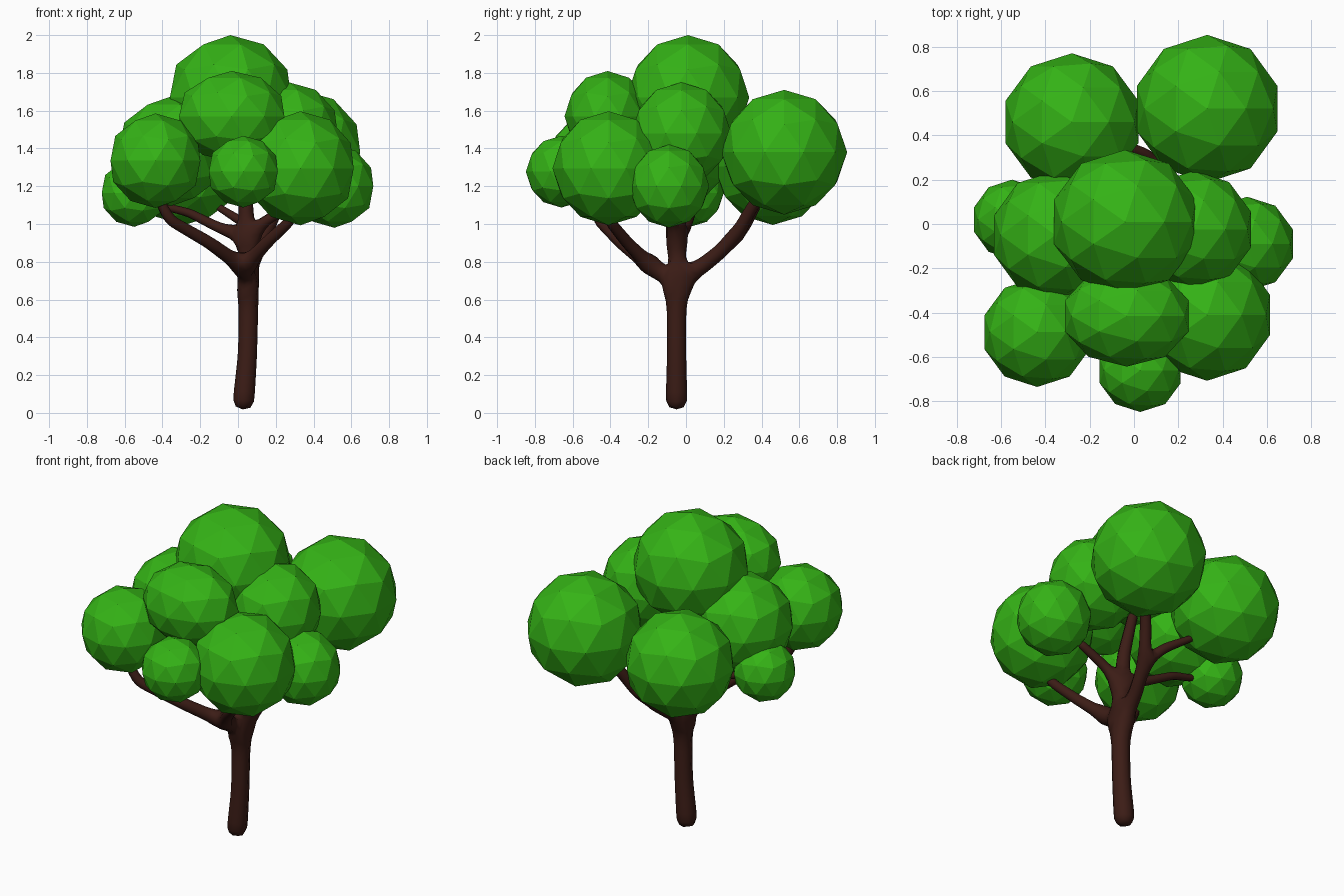
import bpy, bmesh


def material(name, rgb):
    m = bpy.data.materials.new(name)
    m.diffuse_color = (*rgb, 1)
    return m


green = material("leaf_green", (0.035, 0.45, 0.008))
brown = material("bark_brown", (0.045, 0.012, 0.008))

# Foliage clumps: centre, radii (faceted icospheres)
clumps = {
    "crown_top": ((-0.04, 0.01, 1.67), (0.337, 0.325, 0.33)),
    "back_right": ((0.33, 0.52, 1.38), (0.333, 0.333, 0.33)),
    "back_left": ((-0.28, 0.46, 1.305), (0.315, 0.31, 0.31)),
    "left_upper": ((-0.355, -0.05, 1.385), (0.29, 0.29, 0.29)),
    "right_upper": ((0.27, -0.025, 1.48), (0.27, 0.265, 0.27)),
    "left_small": ((-0.55, 0.02, 1.165), (0.18, 0.18, 0.18)),
    "right_small": ((0.51, -0.09, 1.20), (0.217, 0.213, 0.22)),
    "front_left": ((-0.437, -0.488, 1.335), (0.25, 0.247, 0.25)),
    "front_right": ((0.33, -0.41, 1.295), (0.297, 0.297, 0.302)),
    "front_upper": ((-0.033, -0.415, 1.57), (0.293, 0.228, 0.24)),
    "front_small": ((0.028, -0.66, 1.277), (0.192, 0.188, 0.19)),
}
for name, (centre, radii) in clumps.items():
    bpy.ops.mesh.primitive_ico_sphere_add(subdivisions=2, radius=1, location=centre)
    ob = bpy.context.object
    ob.name = "foliage_" + name
    ob.scale = radii
    ob.data.materials.append(green)

# Trunk and branches: a skeleton of (x, y, z, radius) joints, skinned
bm = bmesh.new()
skin = bm.verts.layers.skin.verify()


def joint(p):
    v = bm.verts.new(p[:3])
    v[skin].radius = (p[3], p[3])
    return v


def limb(start, points):
    chain = [start]
    for p in points:
        chain.append(joint(p))
        bm.edges.new(chain[-2:])
    return chain


root = joint((0.025, -0.05, 0.01, 0.064))
root[skin].use_root = True
trunk = limb(root, [(0.05, -0.05, 0.3, 0.055), (0.055, -0.05, 0.5, 0.055),
                    (0.055, -0.05, 0.7, 0.06)])
fork = trunk[-1]
# back limb with a twig to the left clump
back = limb(fork, [(0.07, 0.09, 0.78, 0.045), (0.13, 0.25, 0.91, 0.04),
                   (0.2, 0.34, 1.07, 0.035), (0.27, 0.42, 1.2, 0.03)])
limb(back[2], [(0.04, 0.32, 1.0, 0.03), (-0.12, 0.38, 1.1, 0.02)])
# front limb forking left and right
front = limb(fork, [(0.03, -0.18, 0.77, 0.045), (-0.15, -0.34, 0.9, 0.038),
                    (-0.36, -0.46, 1.02, 0.033), (-0.43, -0.48, 1.15, 0.025)])
limb(front[1], [(0.15, -0.31, 0.9, 0.035), (0.27, -0.4, 1.01, 0.03), (0.33, -0.42, 1.12, 0.025)])
# centre limb with side twigs
centre = limb(fork, [(0.05, -0.05, 0.93, 0.05), (0.04, -0.04, 1.12, 0.04), (0.0, 0.0, 1.4, 0.03)])
limb(centre[1], [(-0.1, 0.0, 0.98, 0.03), (-0.26, 0.03, 1.06, 0.025), (-0.42, 0.03, 1.1, 0.02)])
limb(centre[1], [(0.15, -0.08, 1.02, 0.03), (0.32, -0.1, 1.12, 0.025)])

mesh = bpy.data.meshes.new("trunk_and_branches")
bm.to_mesh(mesh)
bm.free()
tree = bpy.data.objects.new("trunk_and_branches", mesh)
bpy.context.collection.objects.link(tree)
mesh.materials.append(brown)
sk = tree.modifiers.new("Skin", 'SKIN')
sk.use_smooth_shade = True
sub = tree.modifiers.new("Subdivision", 'SUBSURF')
sub.levels = sub.render_levels = 1
